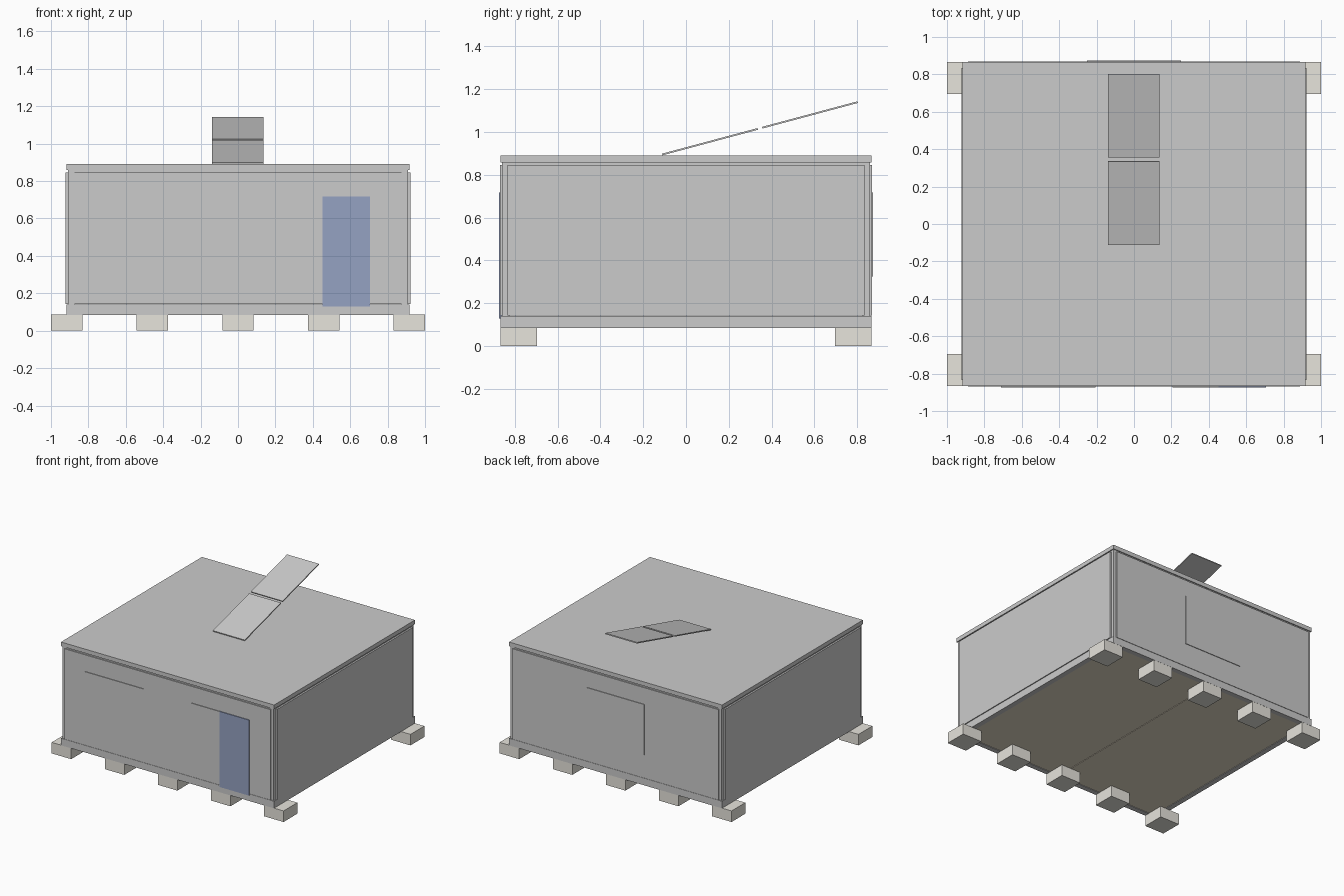
import bpy, math

if "Cube" in bpy.data.objects:
    bpy.data.objects.remove(bpy.data.objects["Cube"])

def material(name, rgb):
    m = bpy.data.materials.new(name)
    m.diffuse_color = (*rgb, 1)
    m.use_nodes = True
    m.node_tree.nodes["Principled BSDF"].inputs["Base Color"].default_value = m.diffuse_color
    return m

concrete = material("concrete", (0.80, 0.78, 0.72))
timber = material("floor_timber", (0.80, 0.73, 0.58))
blue = material("door_blue", (0.30, 0.36, 0.54))

def box(name, x, y, z, mat=None, tilt=0.0):
    """Box from (min, max) ranges on each axis, optionally tilted about x."""
    c = [(r[0] + r[1]) / 2 for r in (x, y, z)]
    bpy.ops.mesh.primitive_cube_add(size=1, location=c, rotation=(tilt, 0, 0))
    o = bpy.context.object
    o.name = name
    o.scale = [r[1] - r[0] for r in (x, y, z)]
    bpy.ops.object.transform_apply(location=False, rotation=False, scale=True)
    if mat:
        o.data.materials.append(mat)
    return o

HX, HY = 0.918, 0.867   # half width and depth of the cabin frame

# Foundation blocks: five along the front, five along the back
for row, s in (("front", -1), ("back", 1)):
    for i in range(5):
        cx = (i - 2) * 0.4575
        cy = s * 0.781
        box(f"{row}_foundation_block_{i + 1}", (cx - 0.084, cx + 0.084),
            (cy - 0.085, cy + 0.085), (0, 0.086), concrete)

# Roof slab
box("roof", (-HX, HX), (-HY, HY), (0.858, 0.89))

for s in (-1, 1):
    side = "right" if s > 0 else "left"
    face = "back" if s > 0 else "front"
    # Base rails
    box(f"{face}_base_rail", (-HX, HX), sorted((s * HY, s * (HY - 0.04))), (0.085, 0.14))
    box(f"{side}_base_rail", sorted((s * HX, s * (HX - 0.04))),
        (-HY + 0.04, HY - 0.04), (0.085, 0.14))
    # Top rails
    box(f"{face}_top_rail", (-HX + 0.008, HX - 0.008),
        sorted((s * (HY - 0.008), s * (HY - 0.045))), (0.84, 0.858))
    box(f"{side}_top_rail", sorted((s * (HX - 0.008), s * (HX - 0.045))),
        (-HY + 0.045, HY - 0.045), (0.84, 0.858))
    # Wall panels, a little proud of the posts
    box(f"{face}_wall_panel", (-0.887, 0.887),
        sorted((s * 0.868, s * 0.835)), (0.142, 0.846))
    box(f"{side}_wall_panel", sorted((s * 0.923, s * 0.885)),
        (-0.834, 0.834), (0.142, 0.846))
    # Floor plates with a seam in the middle
    box(f"{side}_floor_plate", sorted((s * 0.002, s * 0.88)),
        (-0.828, 0.828), (0.089, 0.11), timber)
    # Corner posts
    for t in (-1, 1):
        box(f"{face}_corner_post", sorted((t * 0.910, t * 0.875)),
            sorted((s * 0.860, s * 0.825)), (0.13, 0.858))

# Windows and door
box("front_left_window", (-0.71, -0.205), (-0.873, -0.86), (0.325, 0.717))
box("front_right_window", (0.205, 0.455), (-0.873, -0.86), (0.325, 0.717))
box("back_window", (-0.25, 0.25), (0.86, 0.873), (0.325, 0.717))
box("door", (0.452, 0.705), (-0.874, -0.86), (0.13, 0.718), blue)

# Two tilted solar panels above the roof
ANGLE = math.radians(15)
for i in range(2):
    cy = 0.112 + i * 0.467
    cz = 0.955 + i * 0.467 * math.tan(ANGLE)
    box(f"solar_panel_{i + 1}", (-0.138, 0.136), (cy - 0.231, cy + 0.231),
        (cz - 0.004, cz + 0.004), tilt=ANGLE)
